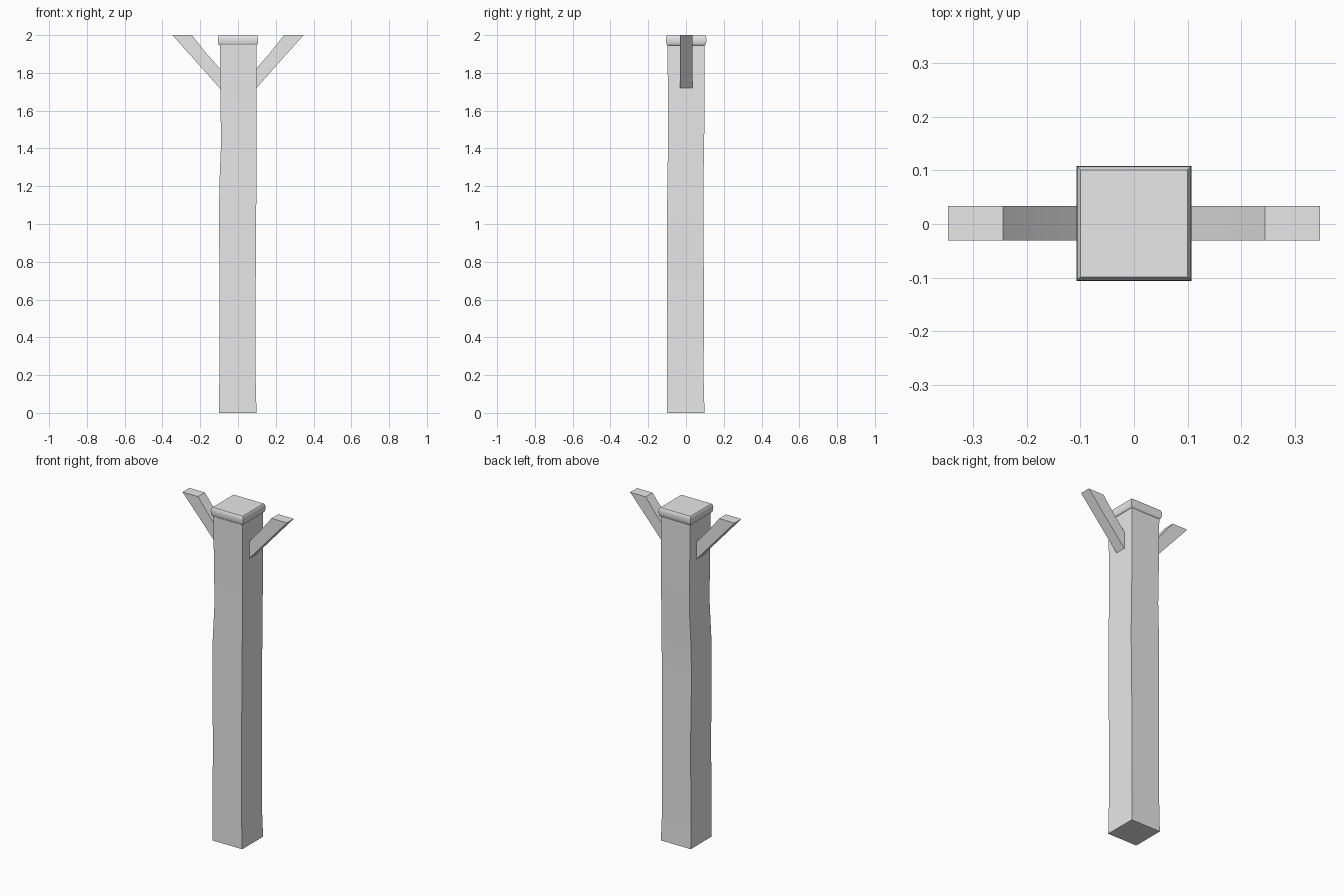
import bpy
import bmesh
import math

if "Cube" in bpy.data.objects:
    bpy.data.objects.remove(bpy.data.objects["Cube"], do_unlink=True)

grey = bpy.data.materials.new("light_grey")
grey.use_nodes = True
grey.diffuse_color = (0.8, 0.8, 0.8, 1)
grey.node_tree.nodes["Principled BSDF"].inputs["Base Color"].default_value = (0.8, 0.8, 0.8, 1)


def loft(name, rings, smooth_angle=0):
    """Join equal rings of points into a closed solid."""
    bm = bmesh.new()
    loops = [[bm.verts.new(p) for p in ring] for ring in rings]
    n = len(loops[0])
    for a, b in zip(loops, loops[1:]):
        for i in range(n):
            j = (i + 1) % n
            bm.faces.new((a[i], a[j], b[j], b[i]))
    bm.faces.new(loops[0][::-1])
    bm.faces.new(loops[-1])
    bmesh.ops.recalc_face_normals(bm, faces=bm.faces)
    mesh = bpy.data.meshes.new(name)
    bm.to_mesh(mesh)
    bm.free()
    mesh.materials.append(grey)
    obj = bpy.data.objects.new(name, mesh)
    bpy.context.collection.objects.link(obj)
    if smooth_angle:
        bpy.ops.object.select_all(action="DESELECT")
        obj.select_set(True)
        bpy.context.view_layer.objects.active = obj
        bpy.ops.object.shade_smooth_by_angle(angle=math.radians(smooth_angle))
    return obj


def rectangle(z, x0, x1, y0, y1):
    return [(x0, y0, z), (x1, y0, z), (x1, y1, z), (x0, y1, z)]


# Square post with slightly worn, uneven sides
post_levels = [
    (0, -0.1, 0.098, -0.1, 0.098),
    (0.2, -0.099, 0.093, -0.1, 0.093),
    (0.6, -0.097, 0.093, -0.1, 0.096),
    (0.95, -0.1, 0.096, -0.1, 0.092),
    (1.2, -0.099, 0.097, -0.099, 0.092),
    (1.42, -0.09, 0.097, -0.095, 0.096),
    (1.6, -0.092, 0.097, -0.095, 0.098),
    (1.95, -0.096, 0.097, -0.098, 0.098),
]
loft("post", [rectangle(*level) for level in post_levels], 30)

# Rounded square cap
cap_profile = [(1.945, 0.097), (1.95, 0.103), (1.962, 0.106), (1.975, 0.107),
               (1.988, 0.106), (1.996, 0.103), (2.0, 0.1)]
loft("cap", [rectangle(z, -r, r, -r + 0.001, r + 0.001) for z, r in cap_profile], 40)

# Slanted arms: each row is a lower and an upper edge point
arm_profile = [((0.08, 1.7), (0.08, 1.805)),
               ((0.165, 1.796), (0.165, 1.9)),
               ((0.347, 2.0), (0.244, 2.0))]
for name, side in (("left_arm", 1), ("right_arm", -1)):
    rings = [[(side * x, y, z) for (x, z), y in
              ((low, -0.031), (low, 0.034), (high, 0.034), (high, -0.031))]
             for low, high in arm_profile]
    loft(name, rings, 30)
